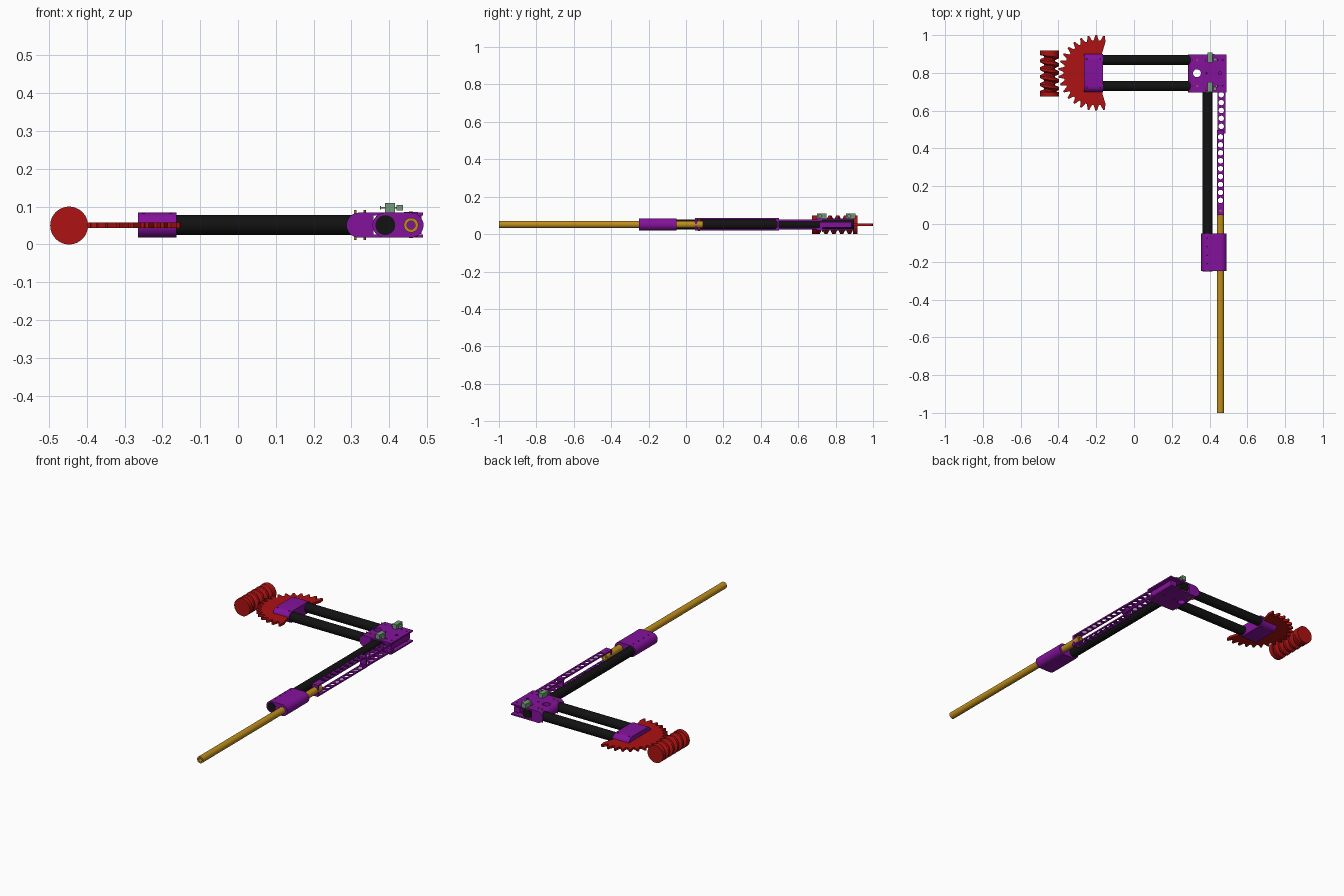
import bpy, bmesh, math
from math import cos, sin, pi, radians

if "Cube" in bpy.data.objects:
    bpy.data.objects.remove(bpy.data.objects["Cube"])

def material(name, rgb):
    m = bpy.data.materials.new(name)
    m.diffuse_color = (*rgb, 1)
    m.use_nodes = True
    m.node_tree.nodes["Principled BSDF"].inputs["Base Color"].default_value = m.diffuse_color
    return m

RED = material("red", (0.42, 0.006, 0.006))
PURPLE = material("purple", (0.23, 0.006, 0.33))
BLACK = material("black", (0.006, 0.006, 0.006))
GOLD = material("gold", (0.52, 0.27, 0.012))
GREEN = material("green", (0.18, 0.32, 0.2))
Z = 0.051  # height of the centre plane

def finish(name, bm, mat):
    bmesh.ops.recalc_face_normals(bm, faces=bm.faces)
    me = bpy.data.meshes.new(name)
    bm.to_mesh(me)
    bm.free()
    ob = bpy.data.objects.new(name, me)
    bpy.context.collection.objects.link(ob)
    if mat:
        me.materials.append(mat)
    return ob

def add_prism(bm, pts, axis, lo, hi):
    """Extrude a 2D outline along an axis (x: yz, y: xz, z: xy outlines)."""
    place = {'x': lambda a, b, h: (h, a, b), 'y': lambda a, b, h: (a, h, b),
             'z': lambda a, b, h: (a, b, h)}[axis]
    low = [bm.verts.new(place(a, b, lo)) for a, b in pts]
    top = [bm.verts.new(place(a, b, hi)) for a, b in pts]
    bm.faces.new(low)
    bm.faces.new(top)
    for i in range(len(pts)):
        j = (i + 1) % len(pts)
        bm.faces.new((low[i], low[j], top[j], top[i]))

def prism(name, pts, axis, lo, hi, mat):
    bm = bmesh.new()
    add_prism(bm, pts, axis, lo, hi)
    return finish(name, bm, mat)

def arc(a, b, r, start, end, n=16):
    return [(a + r * cos(radians(start + (end - start) * i / n)),
             b + r * sin(radians(start + (end - start) * i / n))) for i in range(n + 1)]

def circle(a, b, r, n=32):
    return arc(a, b, r, 0, 360, n)[:-1]

def stadium(a0, a1, b, r):
    return arc(a1, b, r, -90, 90) + arc(a0, b, r, 90, 270)

def rect(a0, a1, b0, b1):
    return [(a0, b0), (a1, b0), (a1, b1), (a0, b1)]

def drill(ob, holes):
    """Cut round holes (axis, a, b, radius, lo, hi)."""
    bm = bmesh.new()
    for axis, a, b, r, lo, hi in holes:
        add_prism(bm, circle(a, b, r, 20), axis, lo, hi)
    cutter = finish("hole_cutter", bm, None)
    cutter.hide_render = True
    mod = ob.modifiers.new("holes", 'BOOLEAN')
    mod.operation, mod.solver, mod.object = 'DIFFERENCE', 'EXACT', cutter
    bpy.context.view_layer.objects.active = ob
    bpy.ops.object.modifier_apply(modifier=mod.name)
    bpy.data.objects.remove(cutter)

# Worm screw with plain end collars
bm = bmesh.new()
y0, y1, nt, ny, pitch = 0.675, 0.918, 48, 150, 0.042
rings = []
for j in range(ny + 1):
    y = y0 + (y1 - y0) * j / ny
    ring = []
    for i in range(nt):
        t = 2 * pi * i / nt
        tri = abs(2 * (((y - y0) / pitch - i / nt) % 1) - 1)
        r = 0.03 + 0.02 * min(1, max(0, (tri - 0.25) / 0.4))
        if y < y0 + 0.025 or y > y1 - 0.025:
            r = 0.05
        ring.append(bm.verts.new((-0.447 + r * cos(t), y, 0.05 + r * sin(t))))
    rings.append(ring)
for p, q in zip(rings, rings[1:]):
    for i in range(nt):
        k = (i + 1) % nt
        bm.faces.new((p[i], p[k], q[k], q[i]))
bm.faces.new(rings[0])
bm.faces.new(rings[-1])
finish("worm_screw", bm, RED)

# Toothed sector gear
pts, step = [(-0.2, 0.8)], 12
for k in range(18):
    mid = 78 + k * step
    for off, r in ((-4.6, 0.172), (-2.6, 0.187), (-1.3, 0.2),
                   (1.3, 0.2), (2.6, 0.187), (4.6, 0.172)):
        t = radians(mid + off)
        pts.append((-0.2 + r * cos(t), 0.8 + r * sin(t)))
prism("sector_gear", pts, 'z', 0.044, 0.058, RED)

# Clamp joining the gear to the upper arm rods
ROD_Y = (0.73, 0.868)
clamp = prism("gear_clamp", stadium(*ROD_Y, Z, 0.033), 'x', -0.265, -0.163, PURPLE)
drill(clamp, [('z', x, y, 0.004, -0.1, 0.2) for x in (-0.25, -0.178) for y in (0.722, 0.874)])

# Upper arm rods and forearm rod
for n, y in enumerate(ROD_Y):
    prism(f"upper_arm_rod_{n + 1}", circle(y, Z, 0.0265), 'x', -0.235, 0.357, BLACK)
prism("forearm_rod", circle(0.39, Z, 0.0262), 'y', -0.252, 0.897, BLACK)

# Elbow: round-nosed block with an upper and a lower plate
profile = ([(0.49, 0.084)] + arc(0.32, Z, 0.033, 90, 270) +
           [(0.49, 0.018), (0.49, 0.026), (0.358, 0.026), (0.358, 0.076), (0.49, 0.076)])
elbow = prism("elbow_joint", profile, 'y', 0.697, 0.897, PURPLE)
holes = [('z', 0.333, 0.798, 0.021, -0.1, 0.2), ('z', 0.455, 0.798, 0.008, -0.1, 0.2),
         ('z', 0.385, 0.798, 0.005, -0.1, 0.2)]
holes += [('z', x, y, 0.004, -0.1, 0.2) for x in (0.44, 0.47) for y in (0.73, 0.868)]
drill(elbow, holes)
prism("elbow_inner_rib", rect(0.44, 0.478, 0.036, 0.066), 'y', 0.715, 0.885, PURPLE)

# Elbow pins
for x in (0.31, 0.335):
    for y in ROD_Y:
        prism("elbow_pin", circle(x, y, 0.0035, 12), 'z', 0.011, 0.091, GOLD)

# Slide guide holding rod and tube
guide = prism("slide_guide", stadium(0.389, 0.458, Z, 0.033), 'y', -0.25, -0.05, PURPLE)
drill(guide, [('z', 0.387, y, 0.004, -0.1, 0.2) for y in (-0.21, -0.165, -0.12, -0.075)])

# Sliding tube
tube = prism("sliding_tube", circle(0.458, Z, 0.0195), 'y', -1.0, 0.092, GOLD)
drill(tube, [('y', 0.458, Z, 0.011, -1.1, 0.2)])
prism("tube_pin", circle(0.458, 0.07, 0.005, 16), 'z', 0.017, 0.087, GOLD)

# Perforated linkage: outer pair of strips with end walls, inner pair into the elbow
for side, zc in (("upper", 0.0815), ("lower", 0.0235)):
    s = prism(f"{side}_outer_strip", rect(0.439, 0.477, 0.047, 0.497), 'z',
              zc - 0.004, zc + 0.004, PURPLE)
    drill(s, [('z', 0.458, 0.125 + 0.042 * i, 0.0145, -0.1, 0.2) for i in range(9)])
for side, zc in (("upper", 0.073), ("lower", 0.032)):
    s = prism(f"{side}_inner_strip", rect(0.443, 0.485, 0.478, 0.73), 'z',
              zc - 0.0045, zc + 0.0045, PURPLE)
    drill(s, [('z', 0.462, 0.517 + 0.042 * i, 0.0145, -0.1, 0.2) for i in range(5)])
for n, y in enumerate((0.047, 0.486)):
    prism(f"strip_end_wall_{n + 1}", rect(0.439, 0.477, 0.02, 0.085), 'y', y, y + 0.011, PURPLE)

# Limit switches on the elbow: body, lever, terminal block and pins
for n, (a, b) in enumerate(((0.7, 0.752), (0.855, 0.907))):
    bm = bmesh.new()
    add_prism(bm, rect(0.389, 0.415, a, b), 'z', 0.084, 0.11)
    add_prism(bm, rect(0.376, 0.39, a + 0.004, a + 0.009), 'z', 0.095, 0.099)
    add_prism(bm, rect(0.376, 0.379, a + 0.004, b - 0.03), 'z', 0.093, 0.101)
    add_prism(bm, rect(0.42, 0.437, a + 0.008, a + 0.024), 'z', 0.09, 0.104)
    for i in range(3):
        y = a + 0.012 + 0.014 * i
        add_prism(bm, rect(0.414, 0.426, y, y + 0.004), 'z', 0.095, 0.099)
    finish(f"limit_switch_{n + 1}", bm, GREEN)

# Smooth the round surfaces and keep hard edges
for ob in bpy.context.scene.objects:
    ob.select_set(True)
    bpy.context.view_layer.objects.active = ob
bpy.ops.object.shade_smooth_by_angle(angle=radians(30))
